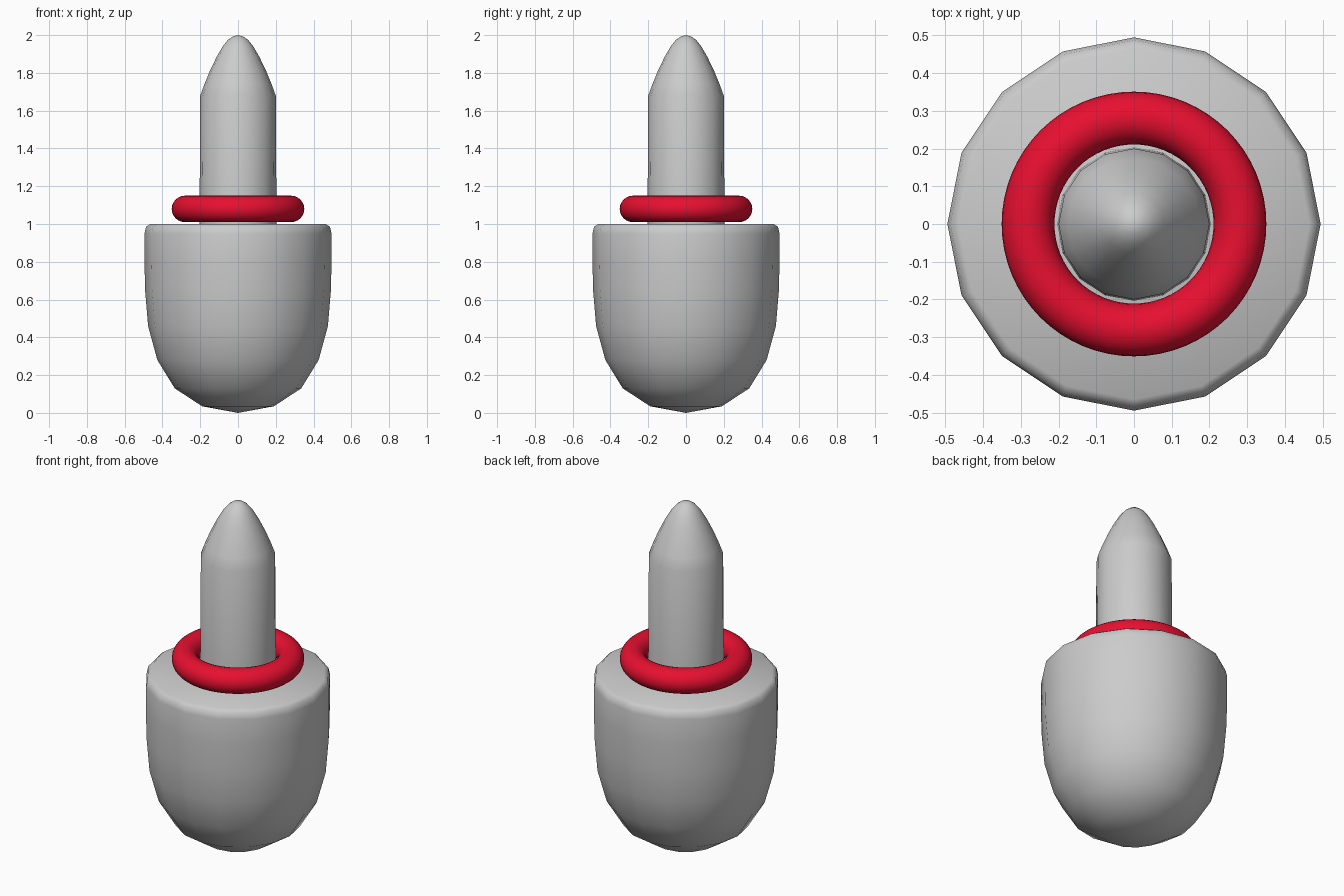
import bpy, bmesh, math

if "Cube" in bpy.data.objects:
    bpy.data.objects.remove(bpy.data.objects["Cube"])


def material(name, rgb):
    m = bpy.data.materials.new(name)
    m.diffuse_color = (*rgb, 1)
    m.use_nodes = True
    m.node_tree.nodes["Principled BSDF"].inputs["Base Color"].default_value = m.diffuse_color
    return m


grey = material("light_grey", (0.6, 0.6, 0.6))
red = material("red", (0.8, 0.005, 0.03))


def finish(obj, mat, angle):
    obj.data.materials.append(mat)
    bpy.ops.object.select_all(action='DESELECT')
    obj.select_set(True)
    bpy.context.view_layer.objects.active = obj
    bpy.ops.object.shade_smooth_by_angle(angle=math.radians(angle))


def lathe(name, profile, mat, sides=16, angle=40):
    """Revolve (radius, height) points around z."""
    bm = bmesh.new()
    verts = [bm.verts.new((r, 0, z)) for r, z in profile]
    edges = [bm.edges.new(pair) for pair in zip(verts, verts[1:])]
    bmesh.ops.spin(bm, geom=verts + edges, cent=(0, 0, 0), axis=(0, 0, 1),
                   angle=2 * math.pi, steps=sides)
    bmesh.ops.remove_doubles(bm, verts=bm.verts, dist=0.0005)
    bmesh.ops.recalc_face_normals(bm, faces=bm.faces)
    mesh = bpy.data.meshes.new(name)
    bm.to_mesh(mesh)
    bm.free()
    obj = bpy.data.objects.new(name, mesh)
    bpy.context.collection.objects.link(obj)
    finish(obj, mat, angle)


# rounded cup-like body with a softened top rim
lathe("body", [(0, 0), (0.19, 0.035), (0.335, 0.13), (0.427, 0.28),
               (0.476, 0.46), (0.492, 0.65), (0.495, 0.8), (0.495, 0.95),
               (0.487, 0.985), (0.465, 1.0), (0, 1.0)], grey, angle=50)

# upright post with a separate crease at the tip
lathe("post", [(0, 0.98), (0.204, 0.98), (0.2, 1.68), (0.176, 1.745),
               (0.147, 1.815), (0.113, 1.885), (0.08, 1.942), (0.055, 1.973),
               (0.028, 1.993), (0, 2.0)], grey, angle=24)

# ring around the post
bpy.ops.mesh.primitive_torus_add(major_radius=0.281, minor_radius=0.07,
                                 major_segments=64, minor_segments=24,
                                 location=(0, 0, 1.08))
ring = bpy.context.object
ring.name = "ring"
finish(ring, red, 60)
